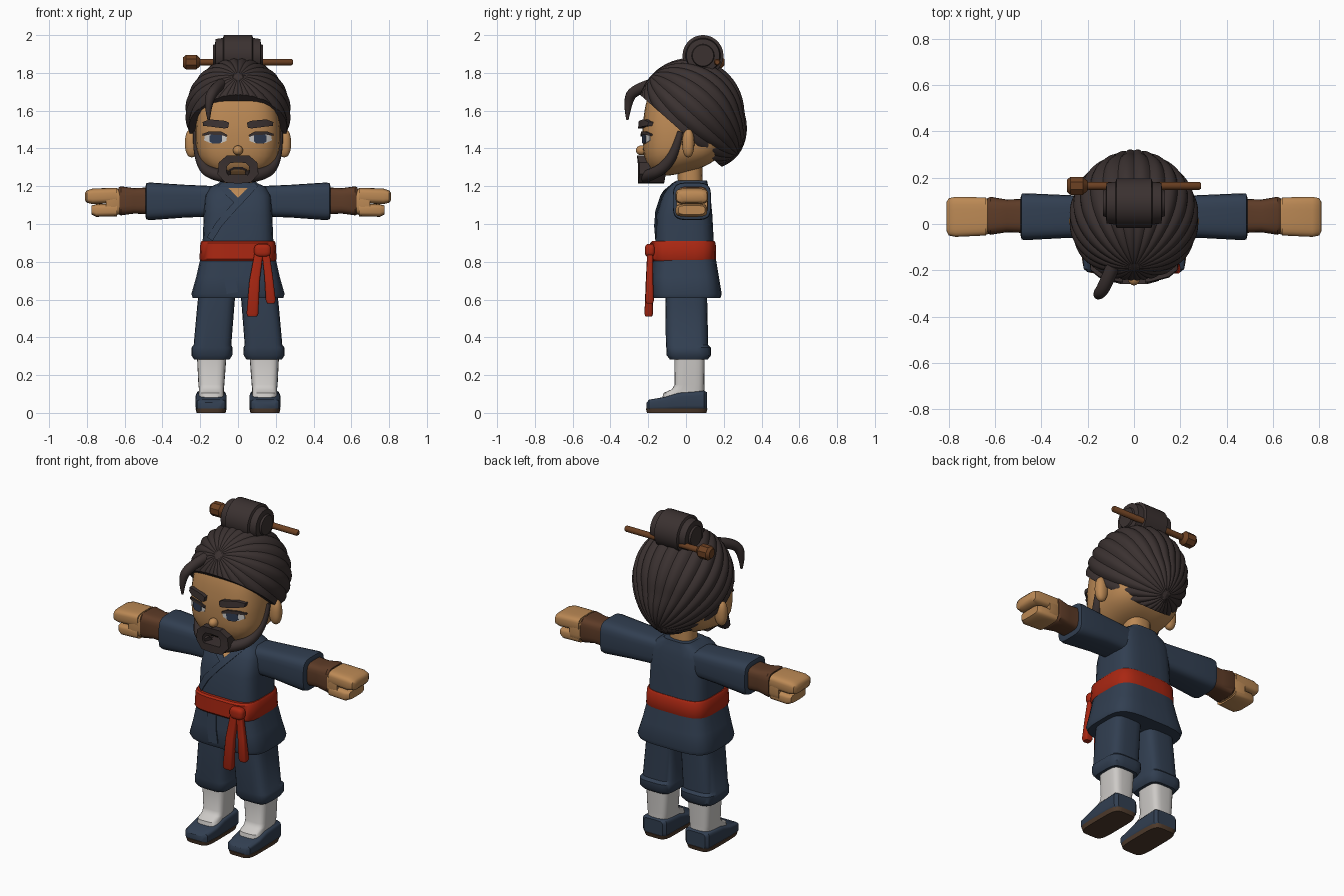
import bpy, bmesh, math
from mathutils import Vector, Matrix
from mathutils.bvhtree import BVHTree

cube = bpy.data.objects.get("Cube")
if cube:
    bpy.data.objects.remove(cube, do_unlink=True)


def material(name, rgb):
    m = bpy.data.materials.new(name)
    m.use_nodes = True
    m.diffuse_color = (*rgb, 1)
    m.node_tree.nodes["Principled BSDF"].inputs["Base Color"].default_value = (*rgb, 1)
    return m


SKIN = material("skin", (.50, .25, .09))
NAVY = material("navy cloth", (.031, .049, .082))
RED = material("red sash", (.40, .02, .006))
WHITE = material("white cloth", (.61, .59, .57))
HAIR = material("dark hair", (.043, .031, .030))
LEATHER = material("brown leather", (.11, .044, .02))
WOOD = material("wood", (.15, .052, .016))
IRIS = material("blue iris", (.03, .045, .085))
SOLE = material("sole", (.08, .045, .026))
SIDES = (("left", 1), ("right", -1))


def finish(name, bm, mat, angle=40):
    bmesh.ops.recalc_face_normals(bm, faces=bm.faces)
    me = bpy.data.meshes.new(name)
    bm.to_mesh(me)
    bm.free()
    me.materials.append(mat)
    me.shade_smooth()
    me.set_sharp_from_angle(angle=math.radians(angle))
    ob = bpy.data.objects.new(name, me)
    bpy.context.collection.objects.link(ob)
    return ob


def skin_rings(name, rings, mat, angle=40):
    """Join a row of point rings into a capped solid."""
    bm = bmesh.new()
    vs = [[bm.verts.new(p) for p in ring] for ring in rings]
    n = len(vs[0])
    for a, b in zip(vs, vs[1:]):
        for i in range(n):
            j = (i + 1) % n
            bm.faces.new((a[i], a[j], b[j], b[i]))
    bm.faces.new(vs[0])
    bm.faces.new(vs[-1])
    return finish(name, bm, mat, angle)


def loft(name, axis, sections, mat, s=1, e=5, n=24):
    """Sections are (position, a0, a1, b0, b1): rounded boxes along an axis."""
    rings = []
    for t, a0, a1, b0, b1 in sections:
        ring = []
        for k in range(n):
            w = 2 * math.pi * (k + .5) / n
            c, d = math.cos(w), math.sin(w)
            a = (a0 + a1) / 2 + (a1 - a0) / 2 * math.copysign(abs(c) ** (2 / e), c)
            b = (b0 + b1) / 2 + (b1 - b0) / 2 * math.copysign(abs(d) ** (2 / e), d)
            x, y, z = {"x": (t, a, b), "y": (a, t, b), "z": (a, b, t)}[axis]
            ring.append((x * s, y, z))
        rings.append(ring)
    return skin_rings(name, rings, mat)


def rod(name, y, z, profile, mat, n=24):
    """Turned part along x; profile is (x, radius)."""
    return loft(name, "x", [(x, y - r, y + r, z - r, z + r) for x, r in profile], mat, e=2, n=n)


def blob(name, center, radii, mat, e=2, shape=None):
    bm = bmesh.new()
    bmesh.ops.create_uvsphere(bm, u_segments=40, v_segments=28, radius=1)
    for v in bm.verts:
        k = sum(abs(c) ** e for c in v.co) ** (1 / e)
        v.co = Vector(c / k * r + o for c, r, o in zip(v.co, radii, center))
        if shape:
            shape(v.co)
    return finish(name, bm, mat)


def tube(name, points, mat, s=1):
    """Tapered tube along points (x, y, z, radius)."""
    cu = bpy.data.curves.new(name, "CURVE")
    cu.dimensions = "3D"
    cu.bevel_depth = 1
    cu.bevel_resolution = 3
    cu.use_fill_caps = True
    sp = cu.splines.new("NURBS")
    sp.points.add(len(points) - 1)
    for p, (x, y, z, r) in zip(sp.points, points):
        p.co = (x * s, y, z, 1)
        p.radius = r
    sp.use_endpoint_u = True
    sp.order_u = 3
    tmp = bpy.data.objects.new("path", cu)
    bm = bmesh.new()
    bpy.context.collection.objects.link(tmp)
    bm.from_mesh(tmp.evaluated_get(bpy.context.evaluated_depsgraph_get()).to_mesh())
    bpy.data.objects.remove(tmp, do_unlink=True)
    return finish(name, bm, mat, 60)


def surface(ob):
    return BVHTree.FromPolygons([v.co for v in ob.data.vertices],
                                [p.vertices for p in ob.data.polygons])


def ribbon(name, tree, path, thick, mat, s=1, back=.01, floor=0):
    """Flat band on the front of a surface; path is (x, z, half width)."""
    rings, y = [], -.2
    for i, (x, z, w) in enumerate(path):
        p, q = path[max(i - 1, 0)], path[min(i + 1, len(path) - 1)]
        t = Vector((q[0] - p[0], q[1] - p[1])).normalized()
        row = []
        for k in (1, -1):
            px, pz = x - t.y * w * k, z + t.x * w * k
            hit = tree.ray_cast(Vector((px * s, -2, max(pz, floor))), Vector((0, 1, 0)))[0]
            y = hit.y if hit else y
            row.append((px * s, y, pz))
        (ax, ay, az), (bx, by, bz) = row
        rings.append([(ax, ay - thick, az), (bx, by - thick, bz),
                      (bx, by + back, bz), (ax, ay + back, az)])
    return skin_rings(name, rings, mat)


# Head and neck
def jaw(co):
    if co.z < 1.5:
        co.z += .24 * (co.y + .23) * (1.5 - co.z) / .28
        co.x *= 1 - .12 * max(0, 1.36 - co.z) / .14
    else:
        f = 1 - .35 * (co.z - 1.5)
        co.x *= f
        co.y *= f


head = blob("head", (0, -.01, 1.5), (.225, .22, .28), SKIN, 3.2, jaw)
face = surface(head)
loft("neck", "z", [(1.12, -.075, .075, -.04, .09), (1.4, -.075, .075, -.05, .085)], SKIN, e=2.5)
blob("nose", (0, -.235, 1.39), (.026, .03, .026), SKIN)

# Swept hair cap with lobed locks running from hairline to nape
bm = bmesh.new()
bmesh.ops.create_uvsphere(bm, u_segments=144, v_segments=32, radius=1)
sweep = Vector((0, .43, -.38)).normalized()
turn = Vector((0, 0, 1)).rotation_difference(sweep).to_matrix()
for v in bm.verts:
    lobe = abs(math.sin(12 * math.atan2(v.co.y, v.co.x)))
    u = (turn @ v.co) * (1 - .045 * (1 - lobe) * math.hypot(v.co.x, v.co.y))
    if u.y > 0 and u.z < 0:
        u *= 1 - .35 * u.y * u.z * (1 - abs(u.x))
    v.co = Vector((u.x * .28, .025 + u.y * .285, 1.59 + u.z * .29))
cut = bmesh.ops.bisect_plane(bm, geom=bm.verts[:] + bm.edges[:] + bm.faces[:],
                             plane_co=(0, -.25, 1.69), plane_no=(0, .38, .43), clear_inner=True)
bmesh.ops.holes_fill(bm, edges=[e for e in bm.edges if e.is_boundary])
finish("hair_cap", bm, HAIR)
tube("loose_lock", [(-.09, -.18, 1.74, .03), (-.13, -.28, 1.71, .03),
                    (-.16, -.31, 1.64, .024), (-.155, -.31, 1.55, .006)], HAIR)

# Top knot and hairpin
half = [(.075, .108), (.08, .093), (.118, .088), (.122, .06), (.133, .056)]
rod("top_knot", .09, 1.892, [(-x, r) for x, r in reversed(half)] + half, HAIR, 32)
rod("hairpin", .165, 1.857, [(-.23, .018), (.282, .018), (.29, .012)], WOOD, 12)
rod("hairpin_knob", .165, 1.857, [(-.29, .028), (-.275, .042), (-.22, .042), (-.2, .022)], WOOD, 8)

# Face details and ears
for side, s in SIDES:
    blob(side + "_ear", (.245 * s, .012, 1.428), (.036, .032, .075), SKIN, 2.3)
    ribbon(side + "_eye_white", face, [(.06, 1.45, .01), (.085, 1.452, .022), (.15, 1.452, .022),
                                       (.178, 1.455, .012)], .004, WHITE, s)
    ribbon(side + "_iris", face, [(.085, 1.452, .015), (.1, 1.452, .027), (.135, 1.452, .027),
                                  (.15, 1.452, .015)], .008, IRIS, s)
    ribbon(side + "_lashes", face, [(.058, 1.467, .005), (.09, 1.48, .009), (.15, 1.482, .009),
                                    (.188, 1.472, .005)], .012, HAIR, s)
    ribbon(side + "_eyebrow", face, [(.05, 1.522, .014), (.07, 1.526, .02), (.15, 1.535, .019),
                                     (.186, 1.53, .01)], .025, HAIR, s)
    ribbon(side + "_moustache", face, [(0, 1.345, .018), (.05, 1.343, .022), (.08, 1.315, .024),
                                       (.085, 1.27, .024), (.06, 1.24, .022), (0, 1.238, .024)],
           .038, HAIR, s, .1, 1.34)
    tube(side + "_jaw_beard", [(.222, -.03, 1.49, .016), (.215, -.05, 1.40, .026),
                               (.185, -.11, 1.30, .03), (.13, -.185, 1.26, .032),
                               (.05, -.22, 1.25, .034)], HAIR, s)
ribbon("mouth", face, [(-.045, 1.284, .005), (-.02, 1.296, .007), (.02, 1.296, .007),
                       (.045, 1.284, .005)], .008, HAIR)

# Jacket
torso = loft("jacket", "z", [(.86, -.19, .19, -.165, .15), (1.05, -.182, .182, -.157, .14),
                             (1.15, -.175, .175, -.125, .13), (1.195, -.15, .15, -.095, .12),
                             (1.215, -.105, .105, -.075, .115), (1.23, -.09, .09, -.05, .112)],
             NAVY, e=4)
chest = surface(torso)
ribbon("open_neck", chest, [(0, 1.222, .075), (0, 1.18, .045), (0, 1.13, .003)], .006, SKIN)
ribbon("over_lapel", chest, [(.095, 1.21, .014), (.05, 1.165, .018), (-.03, 1.08, .018),
                             (-.1, 1.0, .018), (-.15, .92, .018)], .012, NAVY)
ribbon("under_lapel", chest, [(-.095, 1.21, .014), (-.05, 1.165, .018), (0, 1.115, .016)], .009, NAVY)
skirt = loft("jacket_skirt", "z", [(.84, -.195, .195, -.175, .155), (.72, -.222, .222, -.185, .175),
                                   (.63, -.248, .248, -.19, .19), (.607, -.24, .24, -.18, .183)],
             NAVY, e=4)
ribbon("skirt_overlap", surface(skirt), [(-.05, .83, .03), (-.045, .72, .03), (-.03, .635, .03)],
       .006, NAVY)

# Sash with knot and hanging ends
loft("sash", "z", [(.805, -.2, .2, -.185, .155), (.815, -.205, .205, -.193, .16),
                   (.9, -.2, .2, -.19, .158), (.91, -.193, .193, -.18, .15)], RED, e=4)
blob("sash_knot", (.13, -.19, .86), (.045, .028, .035), RED, 3)
loft("long_sash_end", "z", [(.51, .052, .1, -.215, -.18), (.525, .045, .108, -.22, -.175),
                            (.7, .06, .115, -.213, -.178), (.86, .09, .135, -.205, -.175)], RED, e=4)
loft("short_sash_end", "z", [(.58, .155, .193, -.21, -.175), (.595, .147, .2, -.215, -.17),
                             (.72, .14, .185, -.21, -.175), (.86, .125, .165, -.205, -.175)], RED, e=4)

# Arms and legs
for side, s in SIDES:
    loft(side + "_sleeve", "x", [(.1, -.06, .115, 1.04, 1.2), (.28, -.06, .125, 1.034, 1.208),
                                 (.465, -.07, .133, 1.02, 1.22), (.485, -.068, .131, 1.024, 1.217),
                                 (.49, -.05, .115, 1.04, 1.2)], NAVY, s, 4)
    loft(side + "_wrist_wrap", "x", [(.45, -.04, .11, 1.05, 1.195), (.55, -.036, .106, 1.055, 1.19),
                                     (.62, -.047, .118, 1.045, 1.2), (.632, -.04, .112, 1.052, 1.193)],
         LEATHER, s, 4)
    loft(side + "_palm", "x", [(.6, -.035, .1, 1.06, 1.18), (.65, -.05, .115, 1.045, 1.19),
                               (.7, -.05, .115, 1.045, 1.185)], SKIN, s, 4)
    loft(side + "_fingers", "x", [(.64, -.05, .115, 1.11, 1.192), (.77, -.056, .118, 1.105, 1.188),
                                  (.8, -.05, .112, 1.112, 1.178), (.81, -.03, .095, 1.125, 1.165)],
         SKIN, s, 4)
    loft(side + "_curled_fingers", "x", [(.64, -.05, .11, 1.04, 1.11), (.75, -.055, .112, 1.038, 1.105),
                                         (.775, -.04, .1, 1.05, 1.098)], SKIN, s, 4)
    loft(side + "_trouser_leg", "z", [(.7, .005, .2, -.105, .11), (.58, .018, .215, -.11, .113),
                                      (.36, .035, .235, -.107, .118), (.345, .028, .247, -.105, .133),
                                      (.305, .03, .247, -.103, .133), (.282, .045, .232, -.085, .115)],
         NAVY, s, 4)
    loft(side + "_sock", "z", [(.06, .07, .21, -.13, .1), (.105, .075, .207, -.12, .098),
                               (.125, .075, .207, -.075, .097), (.15, .072, .21, -.06, .097),
                               (.31, .06, .218, -.062, .1)], WHITE, s, 4)
    loft(side + "_shoe", "y", [(-.208, .085, .2, .02, .055), (-.195, .068, .217, .015, .07),
                               (-.11, .06, .225, .015, .085), (-.04, .06, .225, .015, .108),
                               (.095, .063, .222, .015, .118), (.11, .08, .205, .02, .11)], NAVY, s, 6)
    loft(side + "_sole", "z", [(0, .066, .219, -.207, .108), (.024, .06, .226, -.213, .115)], SOLE, s)
